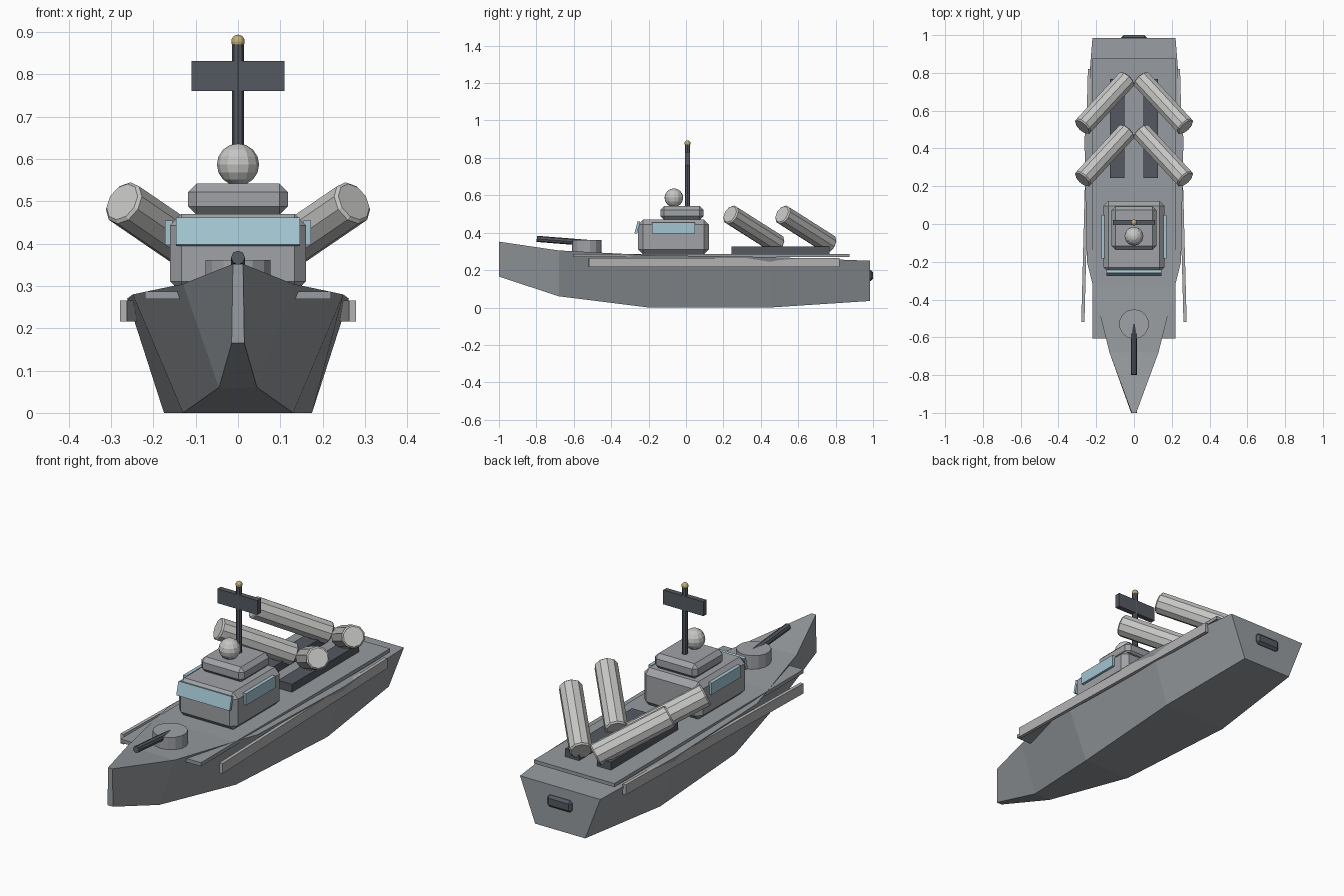
import bpy, bmesh
from math import radians
from mathutils import Vector, Matrix

if "Cube" in bpy.data.objects:
    bpy.data.objects.remove(bpy.data.objects["Cube"], do_unlink=True)


def material(name, r, g, b):
    m = bpy.data.materials.new(name)
    m.use_nodes = True
    m.diffuse_color = (r, g, b, 1)
    for n in m.node_tree.nodes:
        if n.type == 'BSDF_PRINCIPLED':
            n.inputs["Base Color"].default_value = (r, g, b, 1)
            n.inputs["Roughness"].default_value = 0.6
    return m


HULL = material("hull grey", 0.31, 0.33, 0.35)
DECK = material("deck grey", 0.31, 0.33, 0.35)
CABIN = material("cabin grey", 0.35, 0.36, 0.38)
PALE = material("pale grey", 0.56, 0.56, 0.55)
RAIL = material("rail grey", 0.45, 0.45, 0.45)
DARK = material("dark steel", 0.09, 0.10, 0.12)
GLASS = material("window blue", 0.36, 0.56, 0.64)
GOLD = material("brass", 0.55, 0.42, 0.18)


def finish(name, bm, mat, matrix=Matrix(), bevel=0.0):
    """Turn a bmesh into a flat-shaded object, optionally chamfered."""
    bmesh.ops.recalc_face_normals(bm, faces=bm.faces)
    mesh = bpy.data.meshes.new(name)
    bm.to_mesh(mesh)
    bm.free()
    mesh.materials.append(mat)
    ob = bpy.data.objects.new(name, mesh)
    ob.matrix_world = matrix
    bpy.context.collection.objects.link(ob)
    if bevel:
        mod = ob.modifiers.new("chamfer", 'BEVEL')
        mod.width = bevel
        mod.segments = 1
        mod.limit_method = 'ANGLE'
        mod.angle_limit = radians(50)
    return ob


def box(name, centre, size, mat, bevel=0.0, rot=Matrix()):
    bm = bmesh.new()
    bmesh.ops.create_cube(bm, size=1)
    bmesh.ops.scale(bm, vec=size, verts=bm.verts)
    return finish(name, bm, mat, Matrix.Translation(centre) @ rot, bevel)


def rod(name, start, end, radius, sides, mat, bevel=0.0):
    a, b = Vector(start), Vector(end)
    bm = bmesh.new()
    bmesh.ops.create_cone(bm, cap_ends=True, segments=sides, radius1=radius,
                          radius2=radius, depth=(b - a).length)
    rot = (b - a).to_track_quat('Z', 'Y').to_matrix().to_4x4()
    return finish(name, bm, mat, Matrix.Translation((a + b) / 2) @ rot, bevel)


def ball(name, centre, radius, mat):
    bm = bmesh.new()
    bmesh.ops.create_uvsphere(bm, u_segments=12, v_segments=8, radius=radius)
    return finish(name, bm, mat, Matrix.Translation(centre))


# Hull lofted through stations: y, deck height, deck half width, keel height, keel half width
stations = [
    (-1.0, 0.352, 0.012, 0.165, 0.015),
    (-0.68, 0.305, 0.13, 0.06, 0.045),
    (-0.2, 0.28, 0.249, 0.0, 0.13),
    (0.45, 0.27, 0.262, 0.0, 0.175),
    (0.985, 0.25, 0.22, 0.035, 0.137),
]
bm = bmesh.new()
rings = [[bm.verts.new(p) for p in ((-wd, y, zd), (wd, y, zd), (wk, y, zk), (-wk, y, zk))]
         for y, zd, wd, zk, wk in stations]
for r0, r1 in zip(rings, rings[1:]):
    for i in range(4):
        j = (i + 1) % 4
        bm.faces.new((r0[i], r0[j], r1[j], r1[i]))
bm.faces.new(rings[0])
bm.faces.new(rings[-1])
finish("hull", bm, HULL)

# Deck plate and stern fitting
box("deck_plate", (0, 0.135, 0.278), (0.44, 1.48, 0.018), DECK)
box("stern_fitting", (0, 0.975, 0.172), (0.135, 0.05, 0.058), DARK, 0.012)

# Cabin and upper bridge
box("cabin", (0, -0.067, 0.377), (0.322, 0.38, 0.186), CABIN, 0.027)
box("upper_bridge", (0, -0.022, 0.505), (0.236, 0.23, 0.074), CABIN, 0.02)
box("front_window", (0, -0.26, 0.428), (0.292, 0.014, 0.066), GLASS,
    rot=Matrix.Rotation(radians(-15), 4, 'X'))

# Radar dome, mast, panel and mast light
ball("radar_dome", (0, -0.065, 0.587), 0.05, PALE)
rod("mast", (0, 0.008, 0.53), (0, 0.008, 0.875), 0.014, 8, DARK)
box("radar_panel", (0, 0.008, 0.796), (0.22, 0.026, 0.071), DARK)
ball("mast_light", (0, 0.008, 0.878), 0.016, GOLD)

# Bow gun
rod("gun_turret", (0, -0.53, 0.28), (0, -0.53, 0.361), 0.079, 14, CABIN)
rod("gun_barrel", (0, -0.53, 0.346), (0, -0.798, 0.367), 0.0165, 8, DARK)

# Parts mirrored on both sides
for side, s in (("left", 1), ("right", -1)):
    box(side + "_window", (s * 0.164, -0.068, 0.426), (0.018, 0.23, 0.058), GLASS)
    box(side + "_rail", (s * 0.253, 0.15, 0.241), (0.017, 1.34, 0.05), RAIL,
        rot=Matrix.Rotation(s * radians(1.5), 4, 'Z'))
    box(side + "_launcher_base", (s * 0.0875, 0.505, 0.303), (0.077, 0.525, 0.046), DARK)
    for place, y in (("front", 0.235), ("rear", 0.513)):
        rod(f"{side}_{place}_launch_tube", (s * 0.037, y + 0.255, 0.337),
            (s * 0.274, y, 0.499), 0.054, 10, PALE, 0.007)
